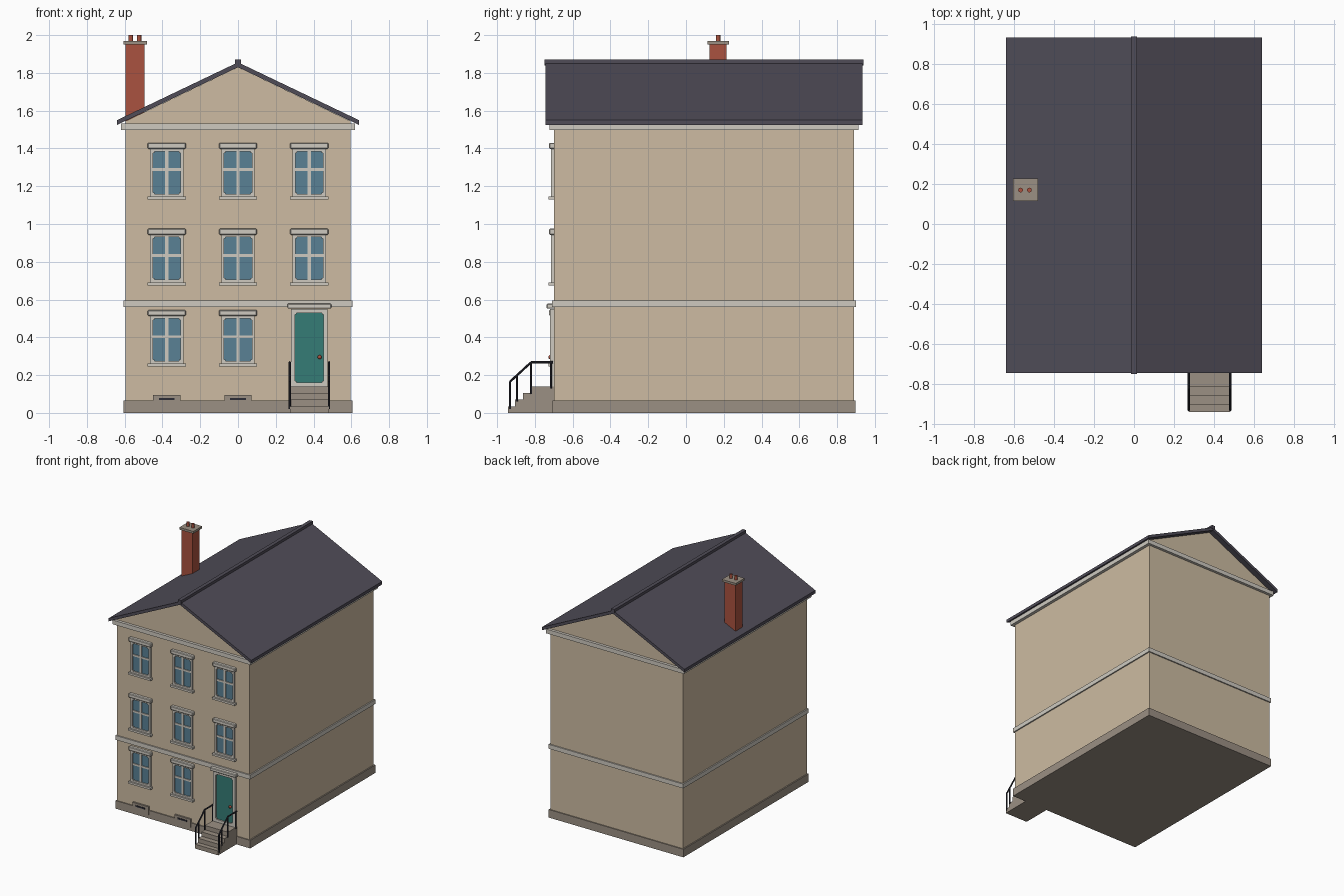
import bpy, bmesh
from mathutils import Vector

cube = bpy.data.objects.get("Cube")
if cube:
    bpy.data.objects.remove(cube)


def material(name, rgb):
    m = bpy.data.materials.new(name)
    m.use_nodes = True
    m.diffuse_color = (*rgb, 1)
    bsdf = next(n for n in m.node_tree.nodes if n.type == 'BSDF_PRINCIPLED')
    bsdf.inputs["Base Color"].default_value = (*rgb, 1)
    return m


WALL = material("sand render", (0.61, 0.50, 0.36))
TRIM = material("pale trim", (0.62, 0.59, 0.53))
STONE = material("grey stone", (0.33, 0.28, 0.23))
SLATE = material("dark slate", (0.08, 0.073, 0.097))
BRICK = material("red brick", (0.40, 0.085, 0.05))
GLASS = material("blue glass", (0.10, 0.22, 0.30))
DOOR = material("teal paint", (0.035, 0.20, 0.18))
IRON = material("black iron", (0.025, 0.025, 0.035))
FRONT, BACK = -0.70, 0.89


def finish(bm, name, mat, bevel=0):
    bmesh.ops.recalc_face_normals(bm, faces=bm.faces)
    mesh = bpy.data.meshes.new(name)
    bm.to_mesh(mesh)
    bm.free()
    mesh.materials.append(mat)
    ob = bpy.data.objects.new(name, mesh)
    bpy.context.collection.objects.link(ob)
    if bevel:
        mod = ob.modifiers.new("soft_edge", 'BEVEL')
        mod.width, mod.segments = bevel, 1
    return ob


def box(name, mat, x, y, z, bevel=0):
    """Box from (low, high) pairs along each axis."""
    bm = bmesh.new()
    bmesh.ops.create_cube(bm, size=1)
    for v in bm.verts:
        v.co = [r[0] if c < 0 else r[1] for c, r in zip(v.co, (x, y, z))]
    return finish(bm, name, mat, bevel)


def extrude(name, mat, points, move):
    """Closed profile pushed along a vector."""
    bm = bmesh.new()
    face = bm.faces.new([bm.verts.new(p) for p in points])
    new = bmesh.ops.extrude_face_region(bm, geom=[face])["geom"]
    bmesh.ops.translate(bm, vec=move, verts=[g for g in new if isinstance(g, bmesh.types.BMVert)])
    return finish(bm, name, mat)


def tube(name, mat, a, b, r, sides=8):
    a, b = Vector(a), Vector(b)
    bm = bmesh.new()
    bmesh.ops.create_cone(bm, cap_ends=True, segments=sides, radius1=r, radius2=r, depth=(b - a).length)
    turn = Vector((0, 0, 1)).rotation_difference(b - a).to_matrix().to_4x4()
    bmesh.ops.transform(bm, matrix=turn, verts=bm.verts)
    bmesh.ops.translate(bm, vec=(a + b) / 2, verts=bm.verts)
    return finish(bm, name, mat)


def band(name, mat, out_x, out_y, z):
    return box(name, mat, (-out_x, out_x), (FRONT - out_y, BACK + out_y), z)


def surround(name, cx, half, z0, z1, t, depth):
    """Four-sided trim frame standing out from the front wall."""
    y = (FRONT - depth, FRONT + 0.01)
    for side in (-1, 1):
        x = sorted((cx + side * half, cx + side * (half - t)))
        box(name + "_jamb", TRIM, x, y, (z0, z1))
    inner = (cx - half + t, cx + half - t)
    box(name + "_head", TRIM, inner, y, (z1 - t, z1))
    box(name + "_foot", TRIM, inner, y, (z0, z0 + t))
    # small blocks in the inner corners
    c = 0.008
    for x in (inner[0], inner[1] - c):
        for z in (z0 + t, z1 - t - c):
            box(name + "_corner", TRIM, (x, x + c), y, (z, z + c))


# Walls with gables
extrude("walls", WALL, [(-0.595, FRONT, 0.02), (0.595, FRONT, 0.02), (0.595, FRONT, 1.545),
                        (0, FRONT, 1.83), (-0.595, FRONT, 1.545)], (0, BACK - FRONT, 0))
band("plinth", STONE, 0.605, 0.008, (0, 0.065))
band("string_course", TRIM, 0.605, 0.01, (0.56, 0.595))
band("cornice", TRIM, 0.62, 0.022, (1.498, 1.532))

# Roof
extrude("roof", SLATE, [(-0.64, -0.745, 1.525), (-0.64, -0.745, 1.55), (0, -0.745, 1.856),
                        (0.64, -0.745, 1.55), (0.64, -0.745, 1.525), (0, -0.745, 1.83)], (0, 1.68, 0))
box("ridge_cap", SLATE, (-0.015, 0.015), (-0.75, 0.94), (1.84, 1.87))

# Chimney
box("chimney_stack", BRICK, (-0.595, -0.495), (0.125, 0.215), (1.5, 1.95))
box("chimney_cap", STONE, (-0.607, -0.482), (0.115, 0.228), (1.95, 1.968))
for px in (-0.568, -0.524):
    tube("chimney_pot", BRICK, (px, 0.17, 1.96), (px, 0.17, 2.0), 0.012, 12)


# Windows
def window(cx, top):
    surround("window_frame", cx, 0.088, top - 0.285, top - 0.03, 0.015, 0.014)
    box("window_glass", GLASS, (cx - 0.075, cx + 0.075), (FRONT - 0.004, FRONT), (top - 0.272, top - 0.043))
    bar_y = (FRONT - 0.01, FRONT)
    box("window_mullion", TRIM, (cx - 0.009, cx + 0.009), bar_y, (top - 0.272, top - 0.043))
    box("window_transom", TRIM, (cx - 0.075, cx + 0.075), bar_y, (top - 0.149, top - 0.134))
    box("window_lintel", TRIM, (cx - 0.101, cx + 0.101), (FRONT - 0.025, FRONT + 0.01), (top - 0.032, top), 0.005)
    box("window_sill", TRIM, (cx - 0.101, cx + 0.101), (FRONT - 0.028, FRONT + 0.01), (top - 0.3, top - 0.284))


COLUMNS = (-0.377, 0, 0.377)
for row, top in enumerate((0.545, 0.975, 1.43)):
    for cx in COLUMNS[:2] if row == 0 else COLUMNS:
        window(cx, top)

# Basement vents
for cx in COLUMNS[:2]:
    box("vent_block", STONE, (cx - 0.072, cx + 0.072), (FRONT - 0.014, FRONT), (0.028, 0.096))
    box("vent_slot", IRON, (cx - 0.042, cx + 0.042), (FRONT - 0.018, FRONT), (0.068, 0.08))

# Door
DX = 0.378
surround("door_frame", DX, 0.097, 0.14, 0.55, 0.022, 0.02)
box("door_panel", DOOR, (DX - 0.076, DX + 0.076), (FRONT - 0.01, FRONT), (0.16, 0.53))
box("door_hood", TRIM, (DX - 0.116, DX + 0.116), (FRONT - 0.038, FRONT + 0.01), (0.552, 0.578), 0.004)
bpy.ops.mesh.primitive_uv_sphere_add(segments=12, ring_count=8, radius=0.011, location=(0.432, FRONT - 0.018, 0.295))
knob = bpy.context.object
knob.name = "door_knob"
knob.data.materials.append(BRICK)
bpy.ops.object.shade_smooth()

# Entrance steps, each block running back to the wall
for y, z in ((-0.942, 0.035), (-0.905, 0.07), (-0.862, 0.105), (-0.817, 0.14)):
    box("entrance_step", STONE, (0.275, 0.481), (y, FRONT), (0, z))

# Railings on both sides
R = 0.006
for x in (0.274, 0.482):
    path = [(x, -0.932, 0.165), (x, -0.82, 0.268), (x, -0.705, 0.268)]
    for a, b in zip(path, path[1:]):
        tube("handrail", IRON, a, b, R)
    for y, low, high in ((-0.932, 0.02, 0.167), (-0.895, 0.06, 0.199), (-0.82, 0.1, 0.27), (-0.715, 0.13, 0.268)):
        tube("rail_post", IRON, (x, y, low), (x, y, high), R)
